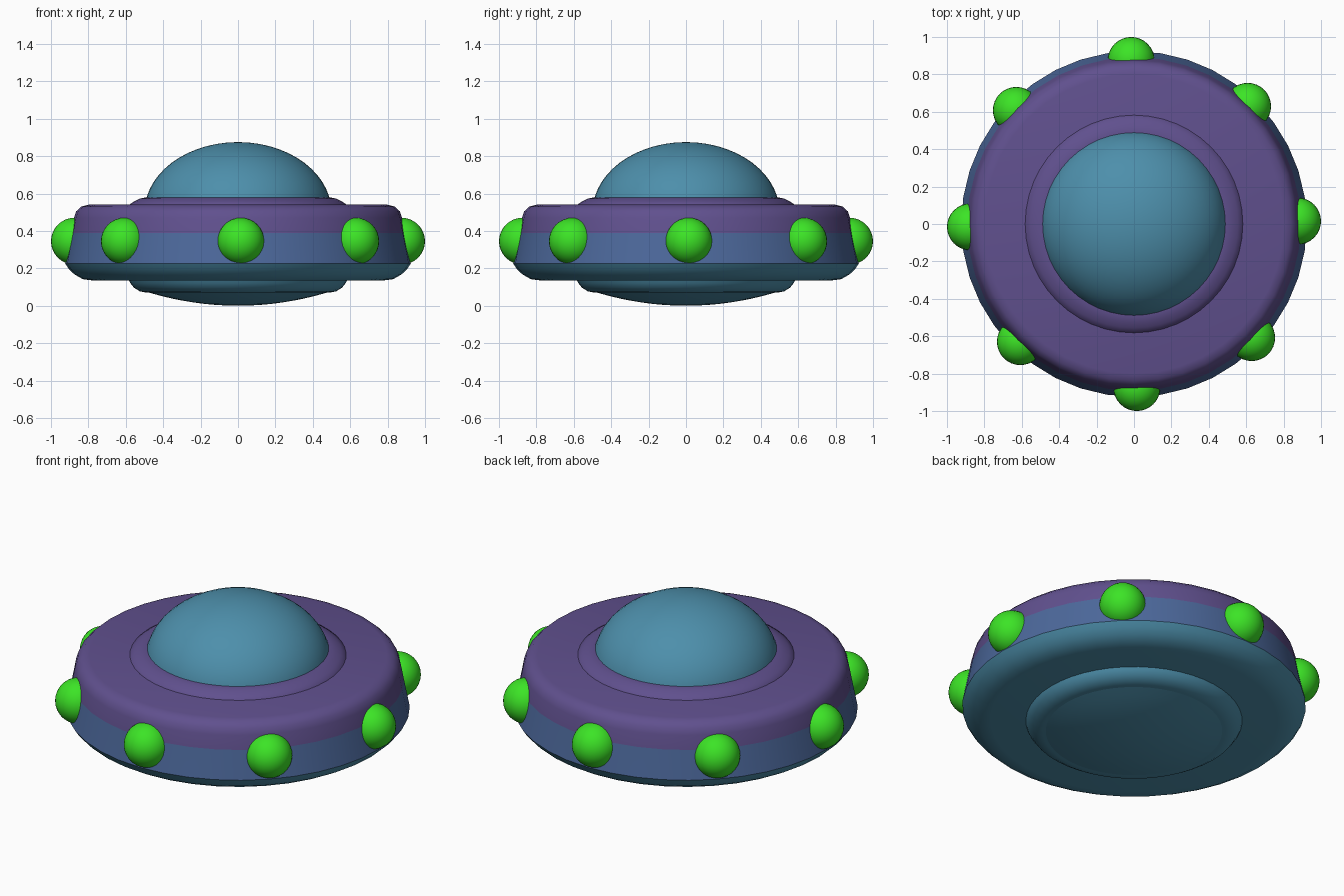
import bpy, bmesh, math

if "Cube" in bpy.data.objects:
    bpy.data.objects.remove(bpy.data.objects["Cube"])


def material(name, rgb):
    lin = [((c / 255 + 0.055) / 1.055) ** 2.4 for c in rgb]
    m = bpy.data.materials.new(name)
    m.diffuse_color = (*lin, 1)
    m.use_nodes = True
    m.node_tree.nodes["Principled BSDF"].inputs["Base Color"].default_value = m.diffuse_color
    return m


TEAL = material("teal", (77, 143, 171))
BLUE = material("slate blue", (76, 104, 155))
PURPLE = material("purple", (96, 80, 142))
GREEN = material("light green", (60, 228, 38))


def finish(obj, mats, angle=40):
    for m in mats:
        obj.data.materials.append(m)
    bpy.ops.object.select_all(action='DESELECT')
    obj.select_set(True)
    bpy.context.view_layer.objects.active = obj
    bpy.ops.object.shade_smooth_by_angle(angle=math.radians(angle))


def lathe(name, profile, mats, steps=40, rule=None, angle=40):
    """Spin an (r, z) profile, listed from bottom to top, around z."""
    bm = bmesh.new()
    rings = []
    for r, z in profile:
        if r < 1e-6:
            rings.append([bm.verts.new((0, 0, z))] * steps)
        else:
            rings.append([bm.verts.new((r * math.cos(2 * math.pi * i / steps),
                                        r * math.sin(2 * math.pi * i / steps), z))
                          for i in range(steps)])
    for a, b in zip(rings, rings[1:]):
        for i in range(steps):
            j = (i + 1) % steps
            quad = list(dict.fromkeys((a[i], a[j], b[j], b[i])))
            face = bm.faces.new(quad)
            if rule:
                face.material_index = rule(face.calc_center_median().z)
    bmesh.ops.recalc_face_normals(bm, faces=bm.faces)
    mesh = bpy.data.meshes.new(name)
    bm.to_mesh(mesh)
    bm.free()
    obj = bpy.data.objects.new(name, mesh)
    bpy.context.collection.objects.link(obj)
    finish(obj, mats, angle)
    return obj


# Saucer hull: teal underside, blue band, purple top
lathe("hull",
      [(0, 0.134), (0.77, 0.134), (0.83, 0.142), (0.875, 0.168), (0.905, 0.197),
       (0.924, 0.225), (0.892, 0.39), (0.877, 0.47), (0.865, 0.505),
       (0.838, 0.53), (0.80, 0.54), (0, 0.54)],
      [TEAL, BLUE, PURPLE],
      rule=lambda z: 0 if z < 0.224 else 1 if z < 0.389 else 2)

# Rounded collars above and below the hull
lathe("dome_collar",
      [(0.585, 0.53), (0.582, 0.54), (0.555, 0.558), (0.525, 0.573),
       (0.495, 0.579), (0, 0.579)], [PURPLE], 48)
lathe("lower_collar",
      [(0, 0.07), (0.49, 0.07), (0.525, 0.077), (0.557, 0.097),
       (0.575, 0.12), (0.585, 0.14)], [TEAL], 48)

# Shallow belly bowl
lathe("belly", [(0.475 * k / 8, 0.07 * (k / 8) ** 2) for k in range(9)], [TEAL], 48)

# Cockpit dome: upper part of a flattened ellipsoid
lathe("dome", [(0.5 * math.cos(t), 0.5 + 0.375 * math.sin(t))
               for t in (math.pi / 2 * k / 14 for k in range(15))], [TEAL], 48)

# Ring of eight lights, turned slightly
for k in range(8):
    a = math.radians(1 + 45 * k)
    bpy.ops.mesh.primitive_uv_sphere_add(
        segments=32, ring_count=16, radius=0.125,
        location=(0.875 * math.cos(a), 0.875 * math.sin(a), 0.345))
    light = bpy.context.object
    light.name = f"rim_light_{k + 1}"
    finish(light, [GREEN])
